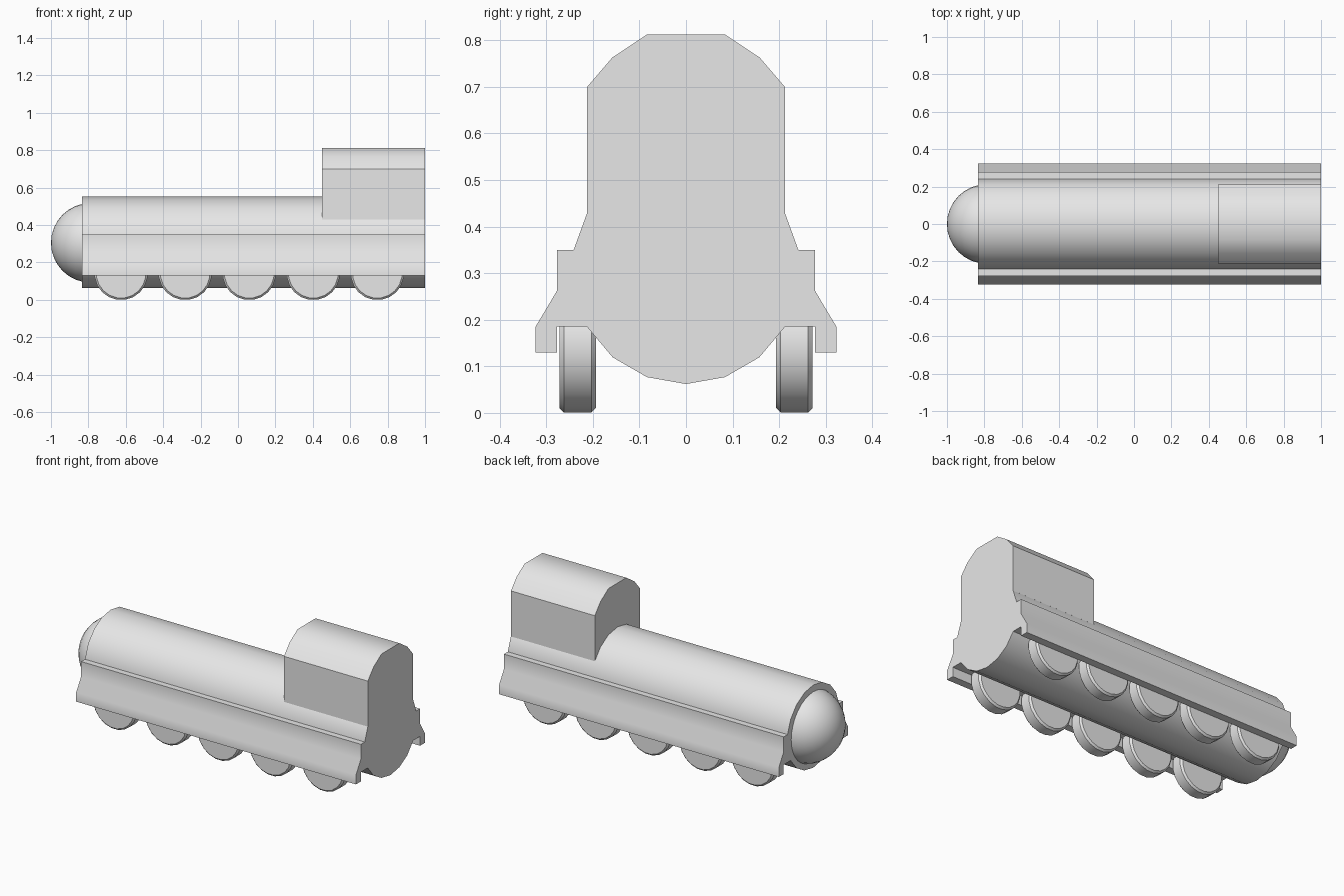
import bpy, bmesh, math
from mathutils import Matrix

old = bpy.data.objects.get("Cube")
if old:
    bpy.data.objects.remove(old, do_unlink=True)

BACK, NOSE, CAB_FRONT = 1.0, -0.835, 0.45
BODY_R, BODY_Z = 0.245, 0.307

grey = bpy.data.materials.new("plain_grey")
grey.use_nodes = True
grey.diffuse_color = (0.8, 0.8, 0.8, 1)
grey.node_tree.nodes["Principled BSDF"].inputs["Base Color"].default_value = (0.8, 0.8, 0.8, 1)


def finish(name, bm, angle):
    bmesh.ops.recalc_face_normals(bm, faces=bm.faces)
    mesh = bpy.data.meshes.new(name)
    bm.to_mesh(mesh)
    bm.free()
    mesh.materials.append(grey)
    obj = bpy.data.objects.new(name, mesh)
    bpy.context.collection.objects.link(obj)
    bpy.ops.object.select_all(action='DESELECT')
    obj.select_set(True)
    bpy.context.view_layer.objects.active = obj
    bpy.ops.object.shade_smooth_by_angle(angle=math.radians(angle))
    return obj


def extrude_along_x(name, profile, x0, x1, angle=38):
    """Closed (y, z) profile extruded from x0 to x1."""
    bm = bmesh.new()
    face = bm.faces.new([bm.verts.new((x0, y, z)) for y, z in profile])
    ext = bmesh.ops.extrude_face_region(bm, geom=[face])
    verts = [g for g in ext["geom"] if isinstance(g, bmesh.types.BMVert)]
    bmesh.ops.translate(bm, verts=verts, vec=(x1 - x0, 0, 0))
    return finish(name, bm, angle)


# Long round body, with a vertex at the bottom
ring = [(BODY_R * math.sin(math.tau * i / 18), BODY_Z - BODY_R * math.cos(math.tau * i / 18))
        for i in range(18)]
extrude_along_x("body", ring, NOSE, BACK)

# Cab: straight walls and a rounded roof with a flat top
half = [(0.212, 0.43), (0.212, 0.70), (0.158, 0.763), (0.084, 0.812)]
extrude_along_x("cab", half + [(-y, z) for y, z in reversed(half)], CAB_FRONT, BACK)

# Side skirts over the wheels
skirt = [(0.22, 0.35), (0.277, 0.35), (0.277, 0.262), (0.323, 0.185), (0.323, 0.13),
         (0.277, 0.13), (0.277, 0.185), (0.212, 0.185), (0.22, 0.30)]
for side, label in ((1, "back"), (-1, "front")):
    extrude_along_x(label + "_skirt", [(side * y, z) for y, z in skirt], NOSE, BACK)

# Domed nose, partly sunk into the body
bm = bmesh.new()
bmesh.ops.create_uvsphere(bm, u_segments=32, v_segments=16, radius=0.213)
bmesh.ops.transform(bm, verts=bm.verts, matrix=Matrix.Translation((-0.787, 0, 0.305))
                    @ Matrix.Rotation(math.pi / 2, 4, 'Y'))
finish("nose_dome", bm, 38)

# Five bevelled wheels on each side
WHEEL_R, WIDTH = 0.143, 0.079
for side, label in ((1, "back"), (-1, "front")):
    for i in range(5):
        bm = bmesh.new()
        bmesh.ops.create_cone(bm, cap_ends=True, segments=20, radius1=WHEEL_R,
                              radius2=WHEEL_R, depth=WIDTH)
        rims = [e for e in bm.edges if abs(e.verts[0].co.z - e.verts[1].co.z) < 1e-4]
        bmesh.ops.bevel(bm, geom=rims, offset=0.01, segments=1, affect='EDGES')
        turn = Matrix.Rotation(math.pi / 2, 4, 'X') @ Matrix.Rotation(math.pi / 20, 4, 'Z')
        place = Matrix.Translation((-0.625 + 0.3425 * i, side * 0.2325, WHEEL_R - 0.001))
        bmesh.ops.transform(bm, verts=bm.verts, matrix=place @ turn)
        finish(f"{label}_wheel_{i + 1}", bm, 30)
